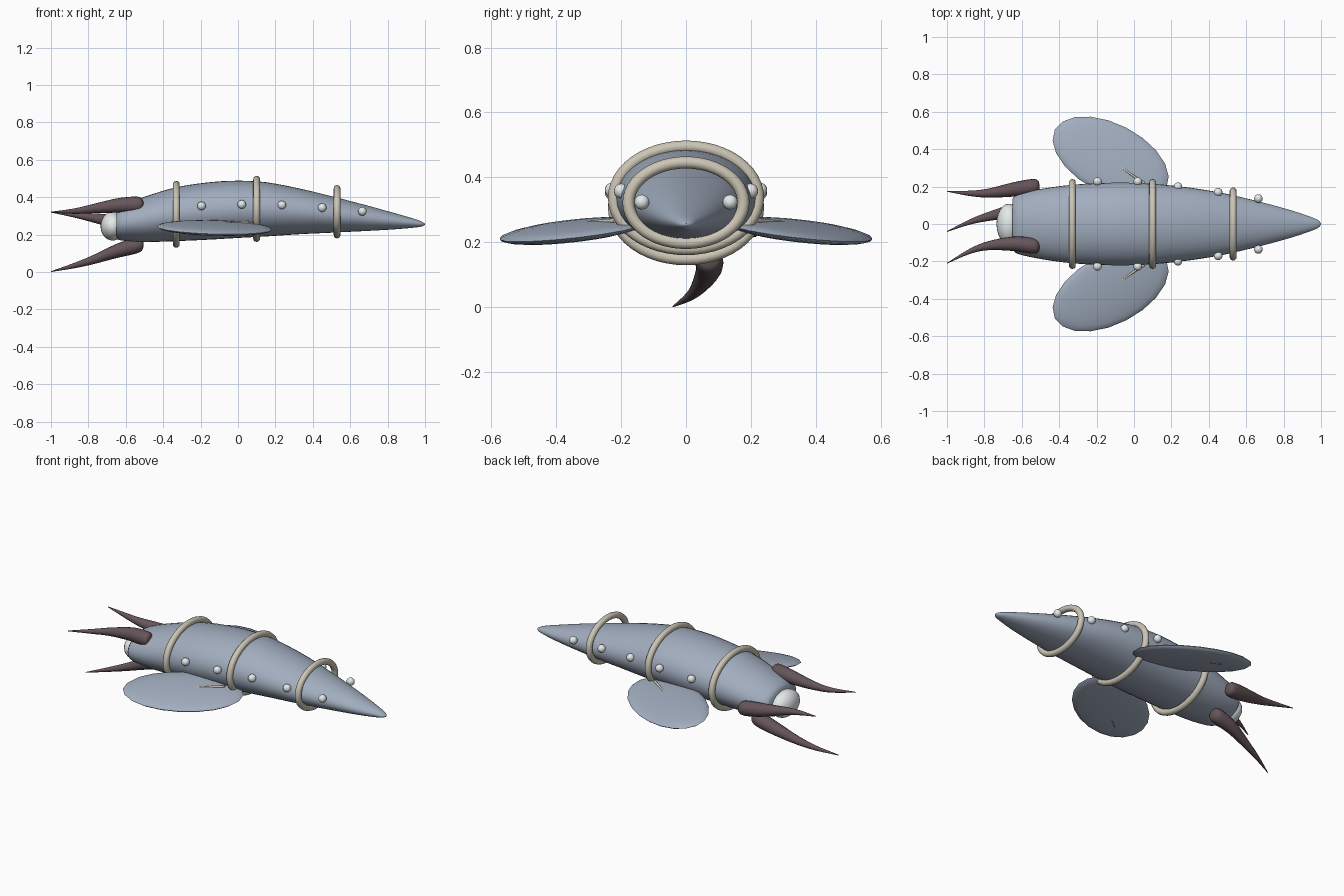
import bpy, bmesh, math
from mathutils import Vector

if "Cube" in bpy.data.objects:
    bpy.data.objects.remove(bpy.data.objects["Cube"])


def material(name, rgb):
    m = bpy.data.materials.new(name)
    m.diffuse_color = (*rgb, 1)
    m.use_nodes = True
    m.node_tree.nodes["Principled BSDF"].inputs["Base Color"].default_value = m.diffuse_color
    return m


STEEL = material("blue_grey", (0.36, 0.42, 0.52))
DARK = material("dark_plum", (0.13, 0.09, 0.10))
CREAM = material("cream", (0.60, 0.56, 0.46))
PEARL = material("pearl", (0.78, 0.82, 0.82))


def finish(name, bm, mat, angle=50):
    bmesh.ops.recalc_face_normals(bm, faces=bm.faces)
    me = bpy.data.meshes.new(name)
    bm.to_mesh(me)
    bm.free()
    ob = bpy.data.objects.new(name, me)
    bpy.context.collection.objects.link(ob)
    me.materials.append(mat)
    bpy.ops.object.select_all(action='DESELECT')
    ob.select_set(True)
    bpy.context.view_layer.objects.active = ob
    bpy.ops.object.shade_smooth_by_angle(angle=math.radians(angle))
    return ob


def smooth_path(pts, steps):
    # Catmull-Rom through the sections
    p = [Vector(q) for q in pts]
    p = [2 * p[0] - p[1]] + p + [2 * p[-1] - p[-2]]
    out = []
    for a, b, c, d in zip(p, p[1:], p[2:], p[3:]):
        for k in range(steps):
            t = k / steps
            out.append(0.5 * (2 * b + (c - a) * t + (2 * a - 5 * b + 4 * c - d) * t * t
                              + (3 * b - a - 3 * c + d) * t ** 3))
    return out + [p[-2]]


def loft(name, sections, mat, sides=32, steps=4):
    # sections: x, y, z, half width, half height
    bm = bmesh.new()
    rings = []
    for x, y, z, ry, rz in smooth_path(sections, steps):
        rings.append([bm.verts.new((x, y + ry * math.cos(a), z + rz * math.sin(a)))
                      for a in (2 * math.pi * i / sides for i in range(sides))])
    for r, s in zip(rings, rings[1:]):
        for i in range(sides):
            j = (i + 1) % sides
            bm.faces.new((r[i], r[j], s[j], s[i]))
    bm.faces.new(rings[0])
    bm.faces.new(rings[-1])
    return finish(name, bm, mat)


def ball(name, centre, radii, mat, seg=16, rings=10, shape=None):
    bm = bmesh.new()
    bmesh.ops.create_uvsphere(bm, u_segments=seg, v_segments=rings, radius=1)
    for v in bm.verts:
        v.co = Vector(a * b for a, b in zip(v.co, radii))
        if shape:
            v.co = shape(v.co)
        v.co += Vector(centre)
    return finish(name, bm, mat, 80)


def hoop(name, x, zc, ry, rz, r=0.0185, n=48, m=12):
    bm = bmesh.new()
    grid = []
    for i in range(n):
        a = 2 * math.pi * i / n
        nrm = Vector((0, math.cos(a) / ry, math.sin(a) / rz)).normalized()
        c = Vector((x, ry * math.cos(a), zc + rz * math.sin(a)))
        grid.append([bm.verts.new(c + nrm * r * math.cos(b) + Vector((r * math.sin(b), 0, 0)))
                     for b in (2 * math.pi * j / m for j in range(m))])
    for i in range(n):
        p, q = grid[i], grid[(i + 1) % n]
        for j in range(m):
            k = (j + 1) % m
            bm.faces.new((p[j], p[k], q[k], q[j]))
    return finish(name, bm, CREAM)


# Body: x, half width, top z, bottom z
hull = [(-.65, .135, .335, .178), (-.62, .16, .358, .168), (-.5, .187, .402, .16),
        (-.33, .21, .453, .165), (-.15, .22, .48, .173), (0, .22, .488, .182),
        (.15, .211, .48, .19), (.33, .19, .446, .202), (.5, .16, .405, .21),
        (.7, .112, .353, .22), (.85, .07, .311, .229), (.95, .036, .282, .238),
        (.985, .02, .268, .244), (1, .004, .258, .252)]
loft("body", [(x, 0, (t + b) / 2, w, (t - b) / 2) for x, w, t, b in hull], STEEL, 36, 3)

# Tail bulb
ball("tail_bulb", (-.67, 0, .245), (.065, .108, .077), PEARL, 24, 14)

# Hoops around the body
for i, h in enumerate([(-.33, .308, .222, .16), (.10, .337, .222, .158), (.53, .322, .177, .124)]):
    hoop(f"hoop_{i + 1}", *h)

# Rivets along both sides
rivets = [(-.195, .227, .353), (.02, .227, .361), (.235, .199, .358),
          (.45, .17, .344), (.665, .136, .324)]
for i, (x, y, z) in enumerate(rivets):
    for side, s in (("left", 1), ("right", -1)):
        ball(f"rivet_{side}_{i + 1}", (x, s * y, z), (.023,) * 3, PEARL)

# Tail claws: x, y, z along each, with shared thickness
thick = [.012, .034, .043, .038, .024, .014, .002]
xs = [-.505, -.515, -.55, -.65, -.78, -.88, -1]
claws = {
    "claw_left": [(.2, .255), (.2, .255), (.197, .257), (.184, .268), (.165, .29), (.164, .306), (.175, .32)],
    "claw_top": [(-.12, .36), (-.12, .36), (-.115, .36), (-.106, .355), (-.116, .338), (-.147, .325), (-.21, .32)],
    "claw_bottom": [(.07, .147), (.07, .147), (.072, .14), (.068, .112), (.04, .064), (.01, .033), (-.04, .002)],
}
for name, path in claws.items():
    loft(name, [(x, y, z, r, r) for x, (y, z), r in zip(xs, path, thick)], DARK, 16, 4)

# Side fins: flattened balls swept back and drooping outward, each with a thin spine
sweep = math.radians(-27.3)
for side, s in (("left", 1), ("right", -1)):
    def fin_shape(c, s=s):
        x = c.x * math.cos(sweep) - c.y * math.sin(sweep)
        y = c.x * math.sin(sweep) + c.y * math.cos(sweep)
        return Vector((x, s * y, c.z - .16 * y - .08 * x))
    ball(f"fin_{side}", (-.125, s * .35, .235), (.336, .185, .028), STEEL, 20, 12, fin_shape)
    loft(f"fin_spine_{side}", [(.06, s * .215, .266, .008, .008), (-.03, s * .275, .262, .007, .007),
                               (-.10, s * .33, .252, .006, .006), (-.17, s * .40, .212, .005, .005),
                               (-.25, s * .46, .195, .001, .001)], CREAM, 10, 3)
